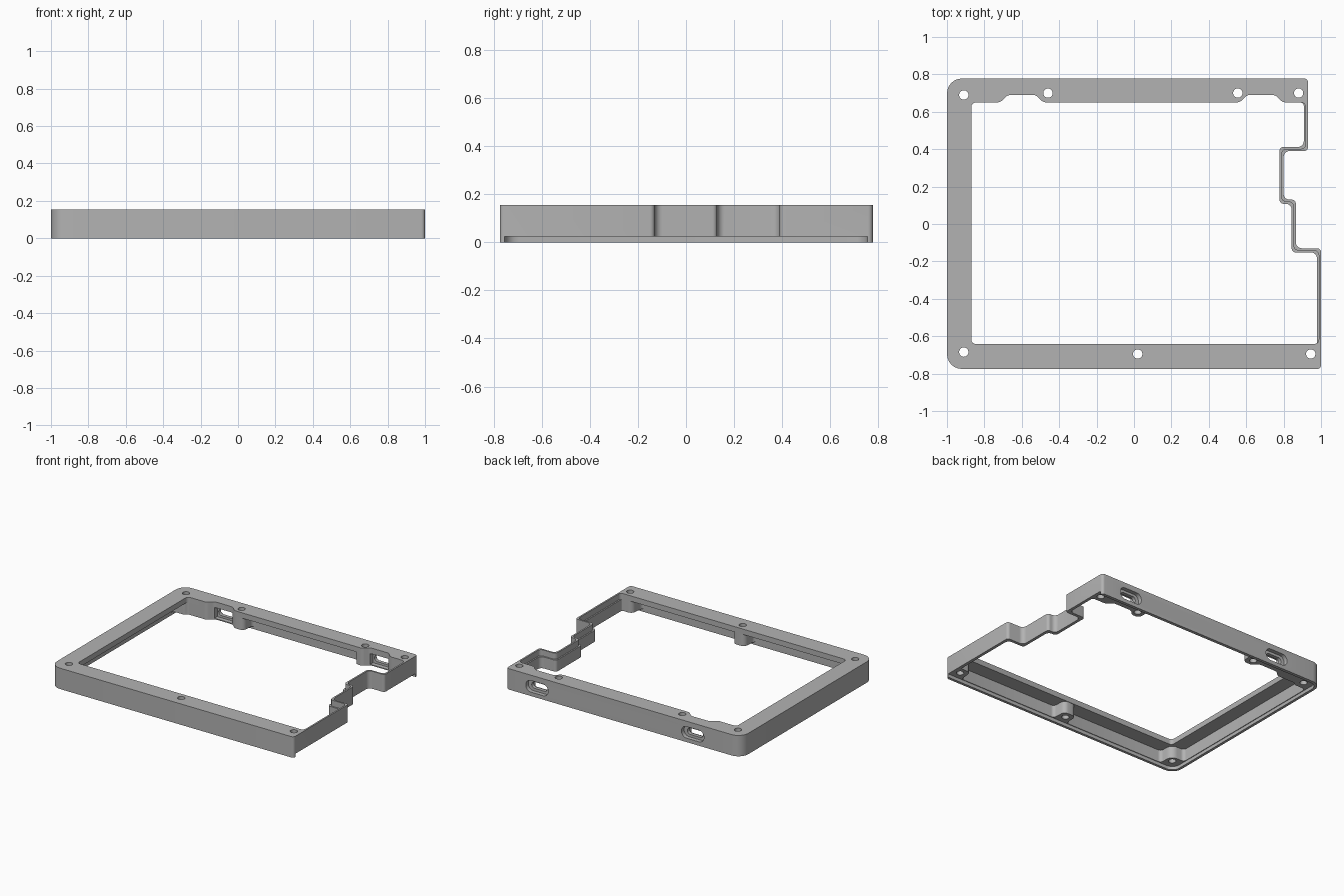
import bpy, bmesh, math
from mathutils import Vector, Matrix

if "Cube" in bpy.data.objects:
    bpy.data.objects.remove(bpy.data.objects["Cube"])

HEIGHT = 0.155
SHELF = 0.025      # depth of the bottom plate recess
CEILING = 0.115    # underside of the top bezel

grey = bpy.data.materials.new("mid grey")
grey.use_nodes = True
grey.diffuse_color = (0.45, 0.45, 0.45, 1)
grey.node_tree.nodes["Principled BSDF"].inputs["Base Color"].default_value = grey.diffuse_color


def rounded(corners, steps=6):
    """Turn (x, y, radius) corners into a filleted outline."""
    out = []
    n = len(corners)
    for i, (x, y, r) in enumerate(corners):
        p = Vector((x, y))
        to_prev = Vector(corners[i - 1][:2]) - p
        to_next = Vector(corners[(i + 1) % n][:2]) - p
        if r <= 0:
            out.append(p)
            continue
        half = to_prev.angle(to_next) / 2
        reach = min(r / math.tan(half), to_prev.length * 0.48, to_next.length * 0.48)
        r = reach * math.tan(half)
        a, b = to_prev.normalized(), to_next.normalized()
        centre = p + (a + b).normalized() * (r / math.sin(half))
        start, end = p + a * reach - centre, p + b * reach - centre
        sweep = start.angle_signed(end)
        for k in range(steps + 1):
            t = -sweep * k / steps
            out.append(centre + Matrix.Rotation(t, 2) @ start)
    return out


def prism(name, outline, z0, z1):
    bm = bmesh.new()
    base = bm.faces.new([bm.verts.new((p[0], p[1], z0)) for p in outline])
    top = bmesh.ops.extrude_face_region(bm, geom=[base])["geom"]
    bmesh.ops.translate(bm, vec=(0, 0, z1 - z0),
                        verts=[g for g in top if isinstance(g, bmesh.types.BMVert)])
    bmesh.ops.recalc_face_normals(bm, faces=bm.faces)
    mesh = bpy.data.meshes.new(name)
    bm.to_mesh(mesh)
    bm.free()
    obj = bpy.data.objects.new(name, mesh)
    bpy.context.collection.objects.link(obj)
    return obj


def rect(x0, x1, y0, y1, r=0.0):
    return rounded([(x0, y0, r), (x1, y0, r), (x1, y1, r), (x0, y1, r)], 10)


def cut(body, cutter):
    cutter.hide_render = True
    bpy.context.view_layer.objects.active = body
    mod = body.modifiers.new("cut", 'BOOLEAN')
    mod.operation, mod.solver, mod.object = 'DIFFERENCE', 'EXACT', cutter
    bpy.ops.object.modifier_apply(modifier=mod.name)
    bpy.data.objects.remove(cutter)


def stepped_side(t):
    """Stepped right-hand edge, moved inwards by t, front to back."""
    r, q = 0.02 + t / 2, 0.032 - t / 2
    return [(1 - t, -0.13 - t, r), (0.865 - t, -0.13 - t, q),
            (0.865 - t, 0.13 - t, r), (0.8 - t, 0.13 - t, q),
            (0.8 - t, 0.39 + t, q), (0.93 - t, 0.39 + t, r)]


def scallop(x):
    """Notch in the back bezel behind a port, right to left."""
    return [(x + 0.115, 0.65, 0.04), (x + 0.075, 0.69, 0.04),
            (x - 0.075, 0.69, 0.04), (x - 0.115, 0.65, 0.04)]


PORTS = (0.68, -0.6)

# Outer body
frame = prism("case_frame", rounded(
    [(-1, -0.775, 0.08), (1, -0.775, 0.02)] + stepped_side(0)
    + [(0.93, 0.778, 0.02), (-1, 0.778, 0.08)]), 0, HEIGHT)
frame.data.materials.append(grey)

# Hollow underside, leaving the walls and the screw bosses
wall, f, s = 0.75, 0.035, 0.025
cavity = [(-0.975, -0.64, s), (-0.865, -0.64, 0.05), (-0.865, -wall, s),
          (0.02 - 0.055, -wall, s), (0.02 - 0.05, -0.645, f),
          (0.02 + 0.05, -0.645, f), (0.02 + 0.055, -wall, s),
          (0.885, -wall, s), (0.895, -0.645, f), (0.978, -0.645, 0.01)]
cavity += stepped_side(0.022) + [(0.908, 0.65, 0.02)]
cavity += scallop(PORTS[0])
cavity += [(0.505, 0.65, f), (0.5, wall, s), (-0.405, wall, s), (-0.41, 0.65, f)]
cavity += scallop(PORTS[1])
cavity += [(-0.865, 0.65, 0.02), (-0.885, 0.63, 0.02), (-0.975, 0.63, s)]
cut(frame, prism("cavity_cutter", rounded(cavity), -0.1, CEILING))

# Window through the top bezel
window = [(-0.87, -0.642, 0.025), (0.988, -0.642, 0.025)] + stepped_side(0.012)
window += [(0.918, 0.65, 0.025)] + scallop(PORTS[0]) + scallop(PORTS[1])
window += [(-0.87, 0.65, 0.025)]
cut(frame, prism("window_cutter", rounded(window), CEILING - 0.005, 0.3))

# Recess for a bottom plate, open along the stepped side
cut(frame, prism("plate_recess_cutter", rounded(
    [(-0.98, -0.755, 0.06), (1.2, -0.755, 0), (1.2, 0.755, 0), (-0.98, 0.755, 0.06)]),
    -0.1, SHELF))

# Screw holes
for x, y in ((-0.91, 0.69), (-0.46, 0.7), (0.555, 0.7), (0.88, 0.7),
             (-0.91, -0.685), (0.02, -0.695), (0.945, -0.695)):
    circle = [(x + 0.025 * math.cos(k * math.tau / 24),
               y + 0.025 * math.sin(k * math.tau / 24)) for k in range(24)]
    cut(frame, prism("screw_hole_cutter", circle, -0.1, 0.3))

# Ports in the back wall: outer recess, through slot and inner pocket
for x in PORTS:
    for half_w, half_h, r, y0, y1 in ((0.092, 0.043, 0.042, 0.748, 0.85),
                                      (0.064, 0.024, 0.023, 0.6, 0.8),
                                      (0.075, 0.04, 0, 0.6, 0.722)):
        cutter = prism("port_cutter", rect(-half_w, half_w, -half_h, half_h, r), y0, y1)
        # turn the extrusion from z to y
        cutter.data.transform(Matrix.Translation((x, 0, 0.072))
                              @ Matrix.Rotation(-math.pi / 2, 4, 'X'))
        cut(frame, cutter)

bpy.ops.object.select_all(action='DESELECT')
frame.select_set(True)
bpy.context.view_layer.objects.active = frame
bpy.ops.object.shade_smooth_by_angle(angle=math.radians(30))
